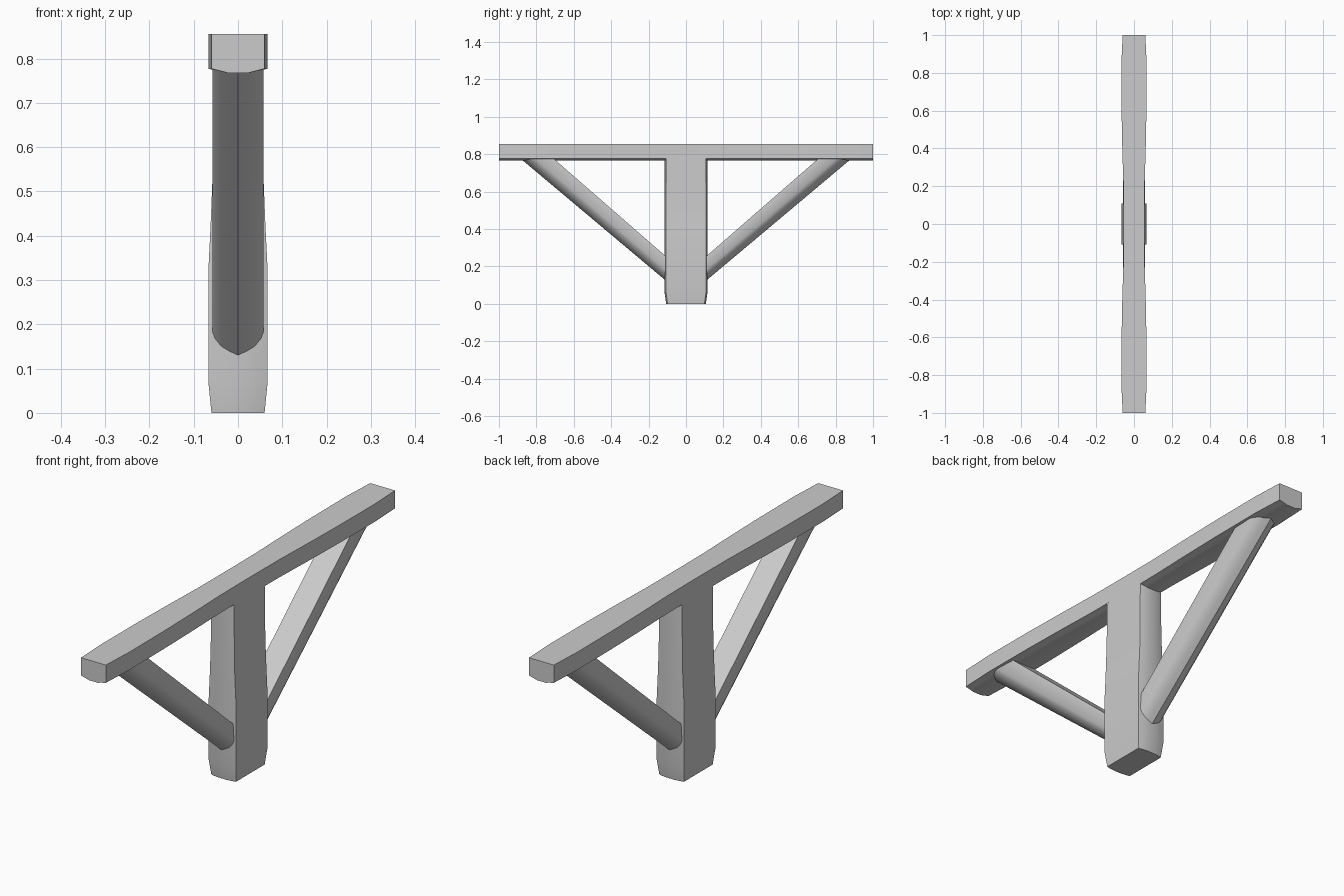
import bpy, bmesh

cube = bpy.data.objects.get("Cube")
if cube:
    bpy.data.objects.remove(cube, do_unlink=True)

grey = bpy.data.materials.new("weathered_grey")
colour = (0.6, 0.6, 0.6, 1)
grey.diffuse_color = colour
grey.use_nodes = True
grey.node_tree.nodes["Principled BSDF"].inputs["Base Color"].default_value = colour


def loft(name, rings):
    """Skin a row of matching closed cross-sections and cap both ends."""
    bm = bmesh.new()
    rows = [[bm.verts.new(p) for p in ring] for ring in rings]
    for a, b in zip(rows, rows[1:]):
        for i in range(len(a)):
            j = (i + 1) % len(a)
            bm.faces.new((a[i], a[j], b[j], b[i]))
    bm.faces.new(rows[0])
    bm.faces.new(rows[-1])
    bmesh.ops.recalc_face_normals(bm, faces=bm.faces)
    mesh = bpy.data.meshes.new(name)
    bm.to_mesh(mesh)
    bm.free()
    mesh.materials.append(grey)
    obj = bpy.data.objects.new(name, mesh)
    bpy.context.collection.objects.link(obj)
    bpy.ops.object.select_all(action="DESELECT")
    obj.select_set(True)
    bpy.context.view_layer.objects.active = obj
    bpy.ops.object.shade_smooth_by_angle(angle=0.6)
    return obj


# Crossbeam: flat top, softly rounded underside, hewn waist in the middle
half = [(0, 0.055), (0.2, 0.056), (0.4, 0.062), (0.6, 0.066),
        (0.85, 0.067), (1, 0.06)]
stations = [(-y, w) for y, w in reversed(half[1:])] + half
under = [(-1, 0.777), (-0.65, 0.772), (-0.35, 0.767),
         (0.35, 0.767), (0.65, 0.772), (1, 0.777)]
beam_section = [(1, 0.855), (-1, 0.855)] + under
loft("crossbeam", [[(w * x, y, z) for x, z in beam_section]
                   for y, w in stations])

# Post: flat left and right sides, bulging front and back, tapered foot
# each level is height, half width, half depth
levels = [(0, 0.06, 0.106), (0.07, 0.067, 0.116), (0.32, 0.067, 0.116),
          (0.42, 0.062, 0.116), (0.52, 0.058, 0.116), (0.65, 0.056, 0.114),
          (0.82, 0.055, 0.114)]
bulge = [(-1, 0.93), (-0.7, 0.97), (-0.3, 1), (0.3, 1), (0.7, 0.97), (1, 0.93)]
post_section = bulge + [(-x, -y) for x, y in bulge]
loft("post", [[(w * x, d * y, z) for x, y in post_section]
              for z, w, d in levels])

# Diagonal braces: flat top, rounded belly; upper end cut level under the beam
side = [(0.054, 0), (0.058, 0.55), (0.052, 0.68), (0.038, 0.83), (0.02, 0.93)]
brace_section = side + [(0, 1)] + [(-x, t) for x, t in reversed(side)]
for name, s in (("front_brace", -1), ("back_brace", 1)):
    foot = [(x, s * 0.1, 0.247 - 0.13 * t) for x, t in brace_section]
    head = [(x, s * (0.735 + 0.178 * t), 0.8) for x, t in brace_section]
    loft(name, [foot, head])
